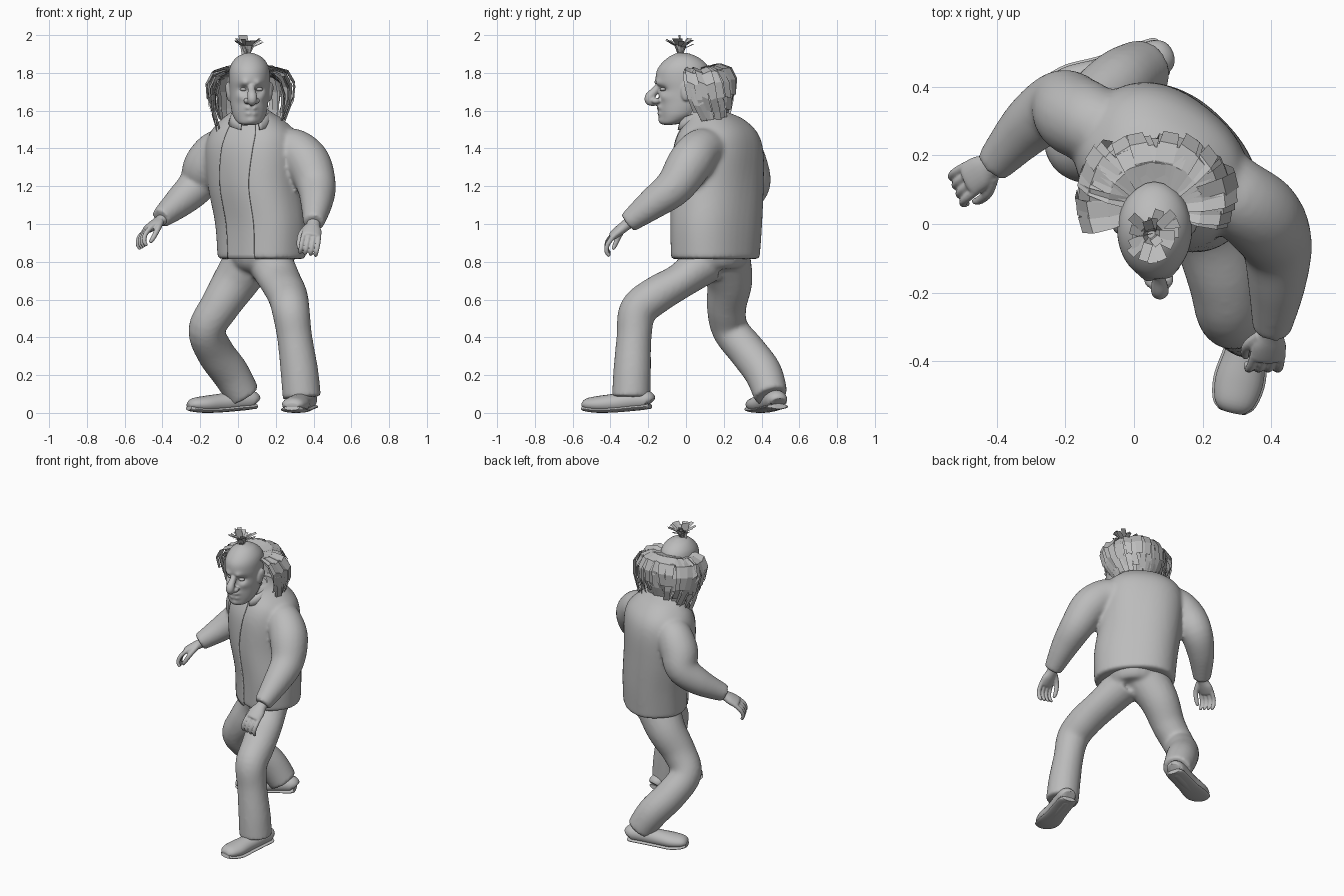
import bpy, bmesh, math, random
from mathutils import Vector as V, Matrix

if bpy.data.objects.get("Cube"):
    bpy.data.objects.remove(bpy.data.objects["Cube"])
random.seed(4)

grey = bpy.data.materials.new("plain grey")
grey.use_nodes = True
COLOUR = (0.5, 0.5, 0.5, 1)
grey.diffuse_color = COLOUR
grey.node_tree.nodes["Principled BSDF"].inputs["Base Color"].default_value = COLOUR


def smooth_rows(rows, steps=5):
    """Catmull-Rom interpolation of tuples of any length."""
    out = []
    last = len(rows) - 1
    for i in range(last):
        a, b, c, d = (rows[max(0, min(last, i + k))] for k in (-1, 0, 1, 2))
        for s in range(steps):
            t = s / steps
            out.append([q + t / 2 * (r - p + t * (2 * p - 5 * q + 4 * r - e + t * (3 * (q - r) + e - p)))
                        for p, q, r, e in zip(a, b, c, d)])
    return out + [list(rows[last])]


def skin(bm, rings, solid=True):
    """Join rings of points with quads; a solid is closed round and capped."""
    grid = [[bm.verts.new(p) for p in ring] for ring in rings]
    n = len(grid[0])
    for lo, hi in zip(grid, grid[1:]):
        for j in range(n if solid else n - 1):
            k = (j + 1) % n
            bm.faces.new((lo[j], lo[k], hi[k], hi[j]))
    if solid:
        bm.faces.new(grid[0][::-1])
        bm.faces.new(grid[-1])


def loft(bm, rows, up=(1, 0, 0), n=20):
    """Tube through rows of x, y, z, side radius and optional second radius."""
    rows = smooth_rows([r if len(r) == 5 else (*r, r[3]) for r in rows])
    mids = [V(r[:3]) for r in rows]
    rings = []
    for i, r in enumerate(rows):
        t = (mids[min(i + 1, len(mids) - 1)] - mids[max(i - 1, 0)]).normalized()
        side = t.cross(V(up)).normalized()
        lift = side.cross(t)
        rings.append([mids[i] + side * r[3] * math.cos(a) + lift * r[4] * math.sin(a)
                      for a in (math.tau * j / n for j in range(n))])
    skin(bm, rings)


def ball(bm, centre, size):
    bmesh.ops.create_uvsphere(bm, u_segments=20, v_segments=12, radius=1,
                              matrix=Matrix.Translation(centre) @ Matrix.Diagonal((*size, 1)))


def finish(bm, name, voxel=0, thick=0, relax=4, flat=False):
    if not flat:
        bmesh.ops.recalc_face_normals(bm, faces=bm.faces)
    me = bpy.data.meshes.new(name)
    bm.to_mesh(me)
    bm.free()
    me.materials.append(grey)
    if not flat:
        me.shade_smooth()
        me.set_sharp_from_angle(angle=math.radians(45))
    ob = bpy.data.objects.new(name, me)
    bpy.context.collection.objects.link(ob)
    if voxel:
        m = ob.modifiers.new("fuse", "REMESH")
        m.mode, m.voxel_size, m.use_smooth_shade = "VOXEL", voxel, True
        m = ob.modifiers.new("relax", "SMOOTH")
        m.factor, m.iterations = 0.5, relax
    if thick:
        m = ob.modifiers.new("cloth", "SOLIDIFY")
        m.thickness, m.offset = thick, 0


# Trousers: hips and both legs fused
bm = bmesh.new()
loft(bm, [(.125, .155, .96, .17), (.125, .155, .86, .185), (.115, .15, .78, .15), (.115, .15, .745, .08)])
loft(bm, [(.17, .1, .8, .12), (.22, -.02, .705, .095, .112), (.262, -.16, .622, .1, .106), (.28, -.255, .54, .1),
          (.3, -.275, .4, .093), (.325, -.285, .22, .1), (.338, -.29, .08, .102)])
loft(bm, [(.08, .2, .84, .14), (-.01, .23, .7, .122), (-.1, .215, .56, .105), (-.165, .235, .44, .098),
          (-.12, .33, .32, .1), (-.04, .41, .21, .1), (.03, .45, .09, .09)])
finish(bm, "trousers", voxel=.012, relax=6)

# Shoes: rounded upper on a curved sole (along, sole height, width, upper height)
SHOE = [(0, .035, .04, .03), (.05, .033, .055, .05), (.25, .027, .058, .055), (.5, .018, .06, .05),
        (.75, .014, .07, .045), (.93, .02, .058, .034), (1, .027, .035, .014)]
for side, heel, toe in (("left", V((.37, -.19, 0)), V((.285, -.545, 0))),
                        ("right", V((.09, .49, 0)), V((-.26, .36, 0)))):
    upper, sole = bmesh.new(), bmesh.new()
    rows = [(*heel.lerp(toe, t).xy, z, w, h) for t, z, w, h in SHOE]
    loft(upper, [(x, y, z + h * .7, w, h) for x, y, z, w, h in rows], up=(0, 0, 1))
    loft(sole, [(x, y, z, w + .006, .014) for x, y, z, w, h in rows], up=(0, 0, 1))
    finish(upper, side + "_shoe")
    finish(sole, side + "_sole")

# Torso rows: height, centre x, centre y, half width, half depth, turn in degrees
TORSO = [(.815, .125, .155, .25, .195, 46), (1, .12, .16, .26, .2, 46), (1.2, .09, .165, .26, .212, 43),
         (1.38, .08, .17, .26, .212, 36), (1.48, .08, .17, .235, .187, 32), (1.55, .075, .16, .17, .137, 30),
         (1.585, .07, .125, .118, .107, 30), (1.61, .065, .08, .088, .085, 30)]


def power(v):
    return math.copysign(abs(v) ** .87, v)


def torso_rings(rows, angles, scale=1):
    rings = []
    for z, x, y, w, d, turn in smooth_rows(rows):
        s, c = math.sin(math.radians(turn)), math.cos(math.radians(turn))
        left, forward = V((c, -s, 0)) * w * scale, V((-s, -c, 0)) * d * scale
        rings.append([V((x, y, z)) + left * power(math.sin(a)) + forward * power(math.cos(a)) for a in angles])
    return rings


# Jacket: torso and sleeves fused
bm = bmesh.new()
skin(bm, torso_rings(TORSO, [math.tau * j / 48 for j in range(48)]))
loft(bm, [(.2, .14, 1.38, .12), (.295, .08, 1.39, .115), (.372, .02, 1.32, .12), (.415, -.06, 1.2, .104),
          (.415, -.18, 1.105, .084), (.4, -.31, 1.005, .056)])
loft(bm, [(0, .23, 1.39, .1), (-.1, .28, 1.39, .112), (-.17, .315, 1.31, .118), (-.215, .345, 1.21, .102),
          (-.305, .285, 1.12, .084), (-.41, .17, 1.03, .055)])
finish(bm, "jacket", voxel=.011, relax=10)

# Thin front panel between the jacket edges
bm = bmesh.new()
skin(bm, torso_rings(TORSO[:6], [-.16 + .04 * j for j in range(17)], 1.01), solid=False)
finish(bm, "front_panel", thick=.009)

# Collar, open and lower at the front
bm = bmesh.new()
ring = [.45 + (math.tau - .9) * j / 31 for j in range(32)]
skin(bm, [[V((.065 + r * math.sin(a), .06 - r * math.cos(a), z - .035 * math.cos(a))) for a in ring]
          for r, z in ((.112, 1.53), (.104, 1.56), (.094, 1.59))], solid=False)
finish(bm, "collar", thick=.008)


# Hands: flat palm, four curled fingers and a thumb
def hand(name, wrist, along, curl, thumb):
    along, curl, wrist = V(along).normalized(), V(curl).normalized(), V(wrist)
    across = along.cross(curl).normalized()
    bm = bmesh.new()

    def at(a, s, c):
        return wrist + (along * a + across * s + curl * c) * 1.12

    loft(bm, [(*at(a, 0, 0), w, h) for a, w, h in
              ((-.03, .038, .034), (.01, .036, .029), (.05, .05, .027), (.09, .05, .022), (.1, .035, .014))],
         up=curl)
    for i in range(4):
        s = (i - 1.5) * .023
        loft(bm, [(*at(a, s * k, c), r) for a, k, c, r in
                  ((.08, 1, 0, .014), (.125, 1.1, .012, .013), (.145, 1.1, .038, .012), (.14, 1.1, .065, .009))],
             up=across, n=10)
    loft(bm, [(*at(a, thumb * s, c), r) for a, s, c, r in
              ((.02, .025, .005, .018), (.06, .05, .025, .016), (.1, .05, .05, .013), (.12, .042, .06, .009))],
         up=across, n=10)
    finish(bm, name, voxel=.005, relax=2)


hand("left_hand", (.4, -.31, 1), (-.12, -.8, -.63), (-.15, .35, -.8), -1)
hand("right_hand", (-.405, .175, 1.022), (-.75, -.45, -.5), (.3, -.1, -.95), 1)

# Head rows: height, front y, back y, half width
HEAD = [(1.525, -.115, -.07, .028), (1.535, -.132, -.02, .06), (1.57, -.138, .05, .085), (1.61, -.143, .09, .096),
        (1.66, -.143, .11, .102), (1.71, -.148, .125, .106), (1.76, -.16, .13, .109), (1.81, -.155, .125, .107),
        (1.85, -.13, .105, .094), (1.885, -.09, .06, .064), (1.905, -.05, .01, .02)]
MID, NOSE = .06, .072
bm = bmesh.new()
skin(bm, [[V((MID + w * math.sin(a), (f + b) / 2 + (f - b) / 2 * math.cos(a), z))
           for a in (math.tau * j / 64 for j in range(64))] for z, f, b, w in smooth_rows(HEAD, 8)])
# Face modelling: offset from nose line, height, spread, push
for dx, z, spread, push in ((.043, 1.712, .022, .021), (.036, 1.745, .02, -.014), (.06, 1.672, .025, -.01),
                            (.018, 1.613, .016, -.013), (.022, 1.6, .009, .008), (.016, 1.584, .015, -.011),
                            (.012, 1.548, .02, -.008)):
    for v in bm.verts:
        if v.co.y < -.04:
            for s in (-1, 1):
                r = (v.co.x - NOSE - s * dx) ** 2 + (v.co.z - z) ** 2
                v.co.y += push * math.exp(-r / spread ** 2)
loft(bm, [(NOSE, -.135, 1.745, .017), (NOSE, -.16, 1.71, .02), (NOSE + .003, -.19, 1.675, .026),
          (NOSE + .003, -.19, 1.65, .024), (NOSE, -.15, 1.64, .014)])
loft(bm, [(.07, .11, 1.48, .085), (.065, .07, 1.54, .078), (.06, .03, 1.62, .075), (.06, .02, 1.68, .06)])
for s in (-1, 1):
    ball(bm, (NOSE + s * .026, -.16, 1.652), (.017, .025, .016))
    ball(bm, (MID + s * .107, .0, 1.7), (.016, .028, .05))
    ball(bm, (MID + s * .114, .012, 1.72), (.014, .026, .03))
finish(bm, "head", voxel=.0055, relax=2)
for side, s in (("left", 1), ("right", -1)):
    bm = bmesh.new()
    ball(bm, (NOSE + s * .042, -.123, 1.713), (.019, .016, .01))
    finish(bm, side + "_eye")


# Hair: flat strips bent along a path
def strip(bm, path, across, width):
    rows = []
    for i, p in enumerate(path):
        half = across * width * (.5 + .1 * math.sin(i))
        rows.append([p - half, p + half])
    skin(bm, rows, solid=False)


def directions(a):
    return V((math.sin(a), math.cos(a), 0)), V((math.cos(a), -math.sin(a), 0))


# Fringe round the back: strips leave the skull, spread and hang down, swept back at the sides
SWEEP = ((-.15, 1.835), (.35, 1.85), (.8, 1.83), (1.05, 1.77), (1, 1.69), (.75, 1.62))
bm = bmesh.new()
for reach, drop, count in ((.115, 0, 34), (.1, .02, 26), (.08, .045, 24)):
    for i in range(count):
        a = math.radians(-104 + 208 * i / (count - 1)) + random.uniform(-.06, .06)
        out, across = directions(a)
        flank = abs(math.sin(a)) ** 3
        across += V((0, 0, random.uniform(-.5, .5))) * flank
        far, sway = reach * random.uniform(.9, 1.1) * (1 + .2 * flank), random.uniform(-.03, .03)
        path = [V((MID, .05 + .003 * k * k * flank, z - .03 * flank - drop * (1 + k) / 3))
                + out * (.09 + far * f) + across * sway * k / 4 for k, (f, z) in enumerate(SWEEP)]
        strip(bm, path[:random.choice((5, 6, 6))], across, .045)
finish(bm, "hair_fringe", flat=True)

# Tuft on the crown
bm = bmesh.new()
for i in range(18):
    out, across = directions(math.tau * i / 18 + random.uniform(-.15, .15))
    spread, tall = random.uniform(.035, .09), random.uniform(.05, .09)
    base = V((.05, -.03, 1.895))
    strip(bm, [base + out * .008, base + out * spread * .35 + V((0, 0, tall * .65)),
               base + out * spread + V((0, 0, tall))], across, .024)
strip(bm, [V((.04, -.03, 1.89)), V((.035, -.03, 1.95)), V((.025, -.035, 2))], V((1, .2, 0)), .04)
finish(bm, "hair_tuft", flat=True)
